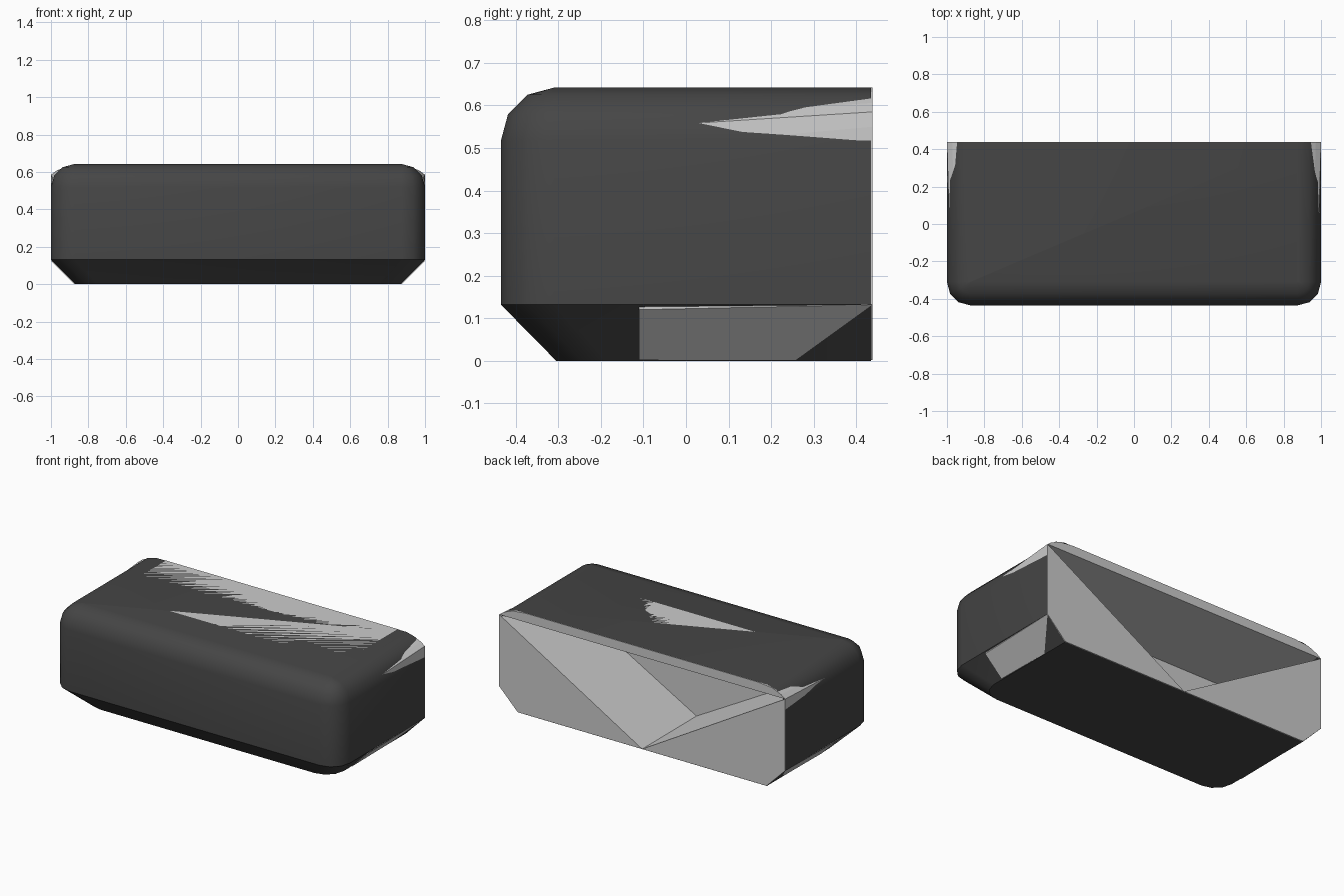
import bpy, bmesh, math

if "Cube" in bpy.data.objects:
    bpy.data.objects.remove(bpy.data.objects["Cube"])

def make_object(name, bm, color=None):
    bmesh.ops.remove_doubles(bm, verts=bm.verts, dist=0.0005)
    mesh = bpy.data.meshes.new(name)
    bm.to_mesh(mesh)
    bm.free()
    ob = bpy.data.objects.new(name, mesh)
    bpy.context.collection.objects.link(ob)
    if color:
        mat = bpy.data.materials.new(name + "_color")
        mat.diffuse_color = color
        mat.use_nodes = True
        mat.node_tree.nodes["Principled BSDF"].inputs["Base Color"].default_value = mat.diffuse_color
        mesh.materials.append(mat)
    return ob

HALF_X, HALF_Y, SEGMENTS = 1.0, 0.435, 3

# Outer shell: open-backed U outline lofted upwards
def outline(inset, radius, z):
    cx, cy = HALF_X - inset - radius, -HALF_Y + inset + radius
    right = [(HALF_X - inset, HALF_Y)]
    for i in range(SEGMENTS + 1):
        a = math.pi / 2 * i / SEGMENTS
        right.append((cx + radius * math.cos(a), cy - radius * math.sin(a)))
    left = [(-x, y) for x, y in reversed(right)]
    return [(x, y, z) for x, y in right + left]

layers = [(0.13, 0.12, 0), (0, 0.125, 0.132), (0, 0.125, 0.517)]
for i in (1, 2, 3):
    a = math.pi / 2 * i / 3
    r = 0.125 * math.cos(a)
    layers.append((0.125 - r, max(r, 0.001), 0.517 + 0.125 * math.sin(a)))

bm = bmesh.new()
rings = [[bm.verts.new(p) for p in outline(*layer)] for layer in layers]
for lo, hi in zip(rings, rings[1:]):
    for j in range(len(lo) - 1):
        bm.faces.new((lo[j + 1], lo[j], hi[j], hi[j + 1]))
bm.faces.new(rings[0])
bm.faces.new(list(reversed(rings[-1])))
shell = make_object("outer_shell", bm, (0.06, 0.06, 0.06, 1))
bpy.context.view_layer.objects.active = shell
shell.select_set(True)
bpy.ops.object.shade_smooth_by_angle(angle=math.radians(35))

# Faceted rear insert with a triangular recess
back_y, front_y, top = 0.438, -0.11, 0.642
back_half = [(0, 0.002), (0.87, 0.002), (1, 0.132), (1, 0.55), (1, 0.585),
             (0.972, 0.606), (0.91, 0.632), (0.81, top)]
front_half = [(0, 0.002), (0.876, 0.002), (0.995, 0.12), (0.99, 0.5), (0.985, 0.55),
              (0.955, 0.57), (0.9, 0.61), (0.81, top)]

bm = bmesh.new()
def ring(half, y):
    pts = half + [(-x, z) for x, z in reversed(half[1:])]
    return [bm.verts.new((x, y, z)) for x, z in pts]

back, front = ring(back_half, back_y), ring(front_half, front_y)
n = len(back)
for i in range(n):
    k = (i + 1) % n
    bm.faces.new((front[i], front[k], back[k], back[i]))
bm.faces.new(front)
# rear faces on both sides of the recess, and the strip above it
bm.faces.new(back[0:5])
bm.faces.new(back[n - 4:] + [back[0]])
bm.faces.new(back[4:n - 3])
# sloping recess walls, ceiling and inner end
inner = [bm.verts.new((x, front_y + 0.005, z))
         for x, z in ((0, 0.003), (0.98, 0.55), (-0.98, 0.55))]
rim = [back[0], back[4], back[n - 4]]
for i in range(3):
    k = (i + 1) % 3
    bm.faces.new((rim[i], inner[i], inner[k], rim[k]))
bm.faces.new(inner)
bmesh.ops.recalc_face_normals(bm, faces=bm.faces)
make_object("rear_insert", bm)
